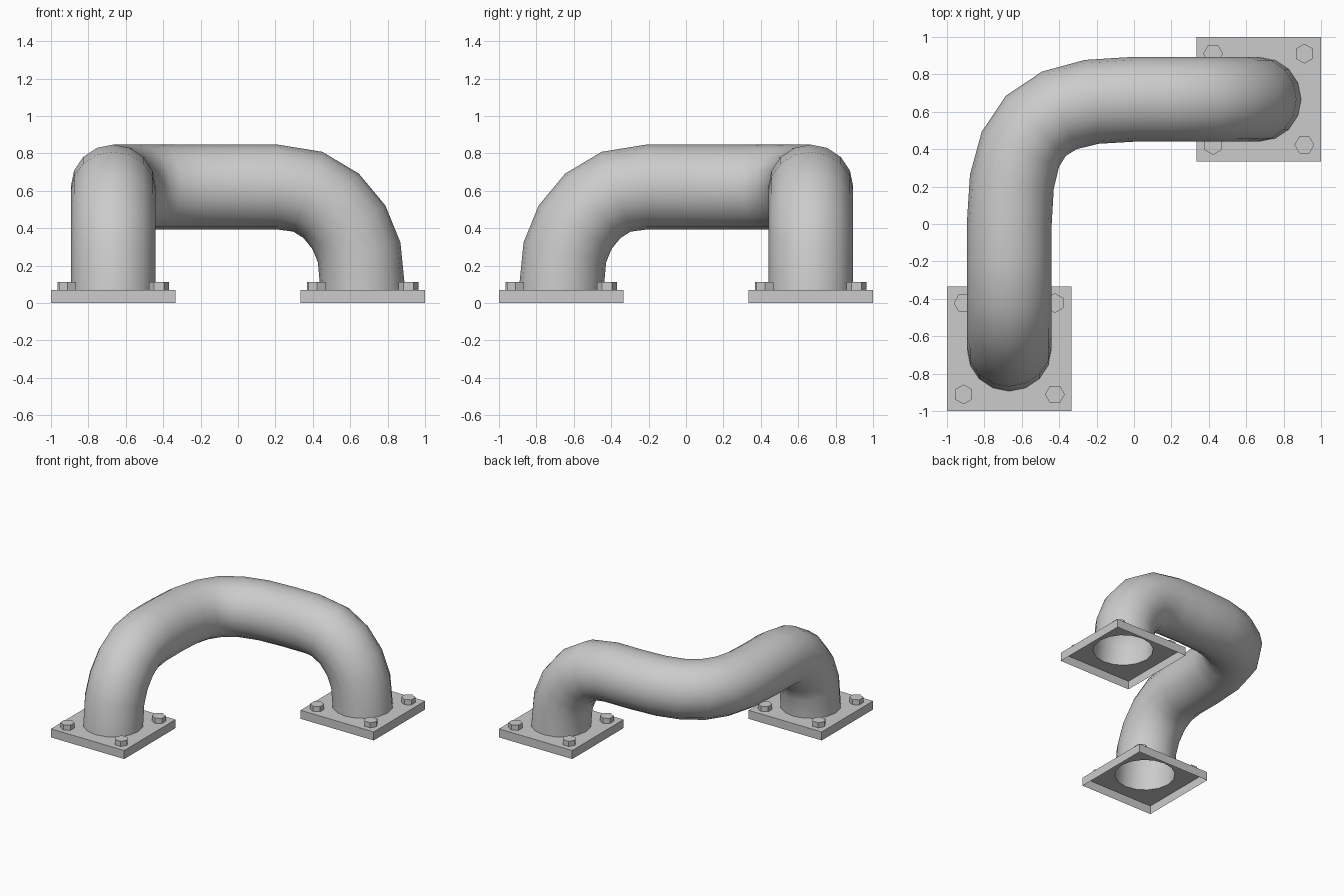
import bpy, bmesh, math
from mathutils import Vector
from mathutils.geometry import interpolate_bezier

if "Cube" in bpy.data.objects:
    bpy.data.objects.remove(bpy.data.objects["Cube"])

C = 0.667       # flange centre offset
R = 0.227       # pipe radius
TOP = 0.07      # flange thickness
SIDES = 16


def loft(name, rings, cap_first=False, smooth=False):
    """Join successive rings of points with quads."""
    bm = bmesh.new()
    vs = [[bm.verts.new(p) for p in ring] for ring in rings]
    n = len(rings[0])
    for a, b in zip(vs, vs[1:]):
        for i in range(n):
            j = (i + 1) % n
            bm.faces.new((a[i], b[i], b[j], a[j]))
    if cap_first:
        bm.faces.new(vs[0])
    for f in bm.faces:
        f.smooth = smooth
    me = bpy.data.meshes.new(name)
    bm.to_mesh(me)
    bm.free()
    ob = bpy.data.objects.new(name, me)
    bpy.context.collection.objects.link(ob)
    return ob


def ring(cx, cy, z, r, n, start=0.0, square=False):
    pts = []
    for i in range(n):
        a = start + 2 * math.pi * i / n
        c, s = math.cos(a), math.sin(a)
        k = r / max(abs(c), abs(s)) if square else r
        pts.append((cx + c * k, cy + s * k, z))
    return pts


# Pipe: riser bend, horizontal corner bend, mirrored riser bend
bend = [(0.667, TOP), (0.648, 0.27), (0.593, 0.405),
        (0.498, 0.52), (0.373, 0.595), (0.213, 0.62)]
first = [Vector((-C, -d, z)) for d, z in bend]
last = [Vector((-p.y, -p.x, p.z)) for p in reversed(first)]
h = 0.765 * C
corner = interpolate_bezier(Vector((-C, 0, 0.62)), Vector((-C, h, 0.62)),
                            Vector((-h, C, 0.62)), Vector((0, C, 0.62)), 7)
path = first + list(corner) + last

tangents = []
for i in range(len(path)):
    if i in (0, len(path) - 1):
        t = Vector((0, 0, 1 if i == 0 else -1))
    else:
        t = (path[i] - path[i - 1]).normalized() + (path[i + 1] - path[i]).normalized()
    tangents.append(t.normalized())
for i in (5, 6, 12, 13):    # rings on the straight runs stay square to the axis
    tangents[i] = Vector((0, 1, 0)) if i < 9 else Vector((1, 0, 0))

n = Vector((1, 0, 0))
prev = tangents[0]
rings = []
for p, t in zip(path, tangents):
    n = prev.rotation_difference(t) @ n
    b = n.cross(t)
    rings.append([p + R * (n * math.cos(a) + b * math.sin(a))
                  for a in (2 * math.pi * k / SIDES for k in range(SIDES))])
    prev = t
loft("pipe", rings, smooth=True)

# Flanges (open underneath, with a hole for the pipe) and hex bolts
for label, s in (("front", -1), ("back", 1)):
    cx = cy = s * C
    loft(label + "_flange", [ring(cx, cy, TOP, R, SIDES),
                             ring(cx, cy, TOP, 0.333, SIDES, square=True),
                             ring(cx, cy, 0, 0.333, SIDES, square=True)])
    for sx in (-1, 1):
        for sy in (-1, 1):
            turn = math.pi / 2 if sx == sy else 0
            x, y = cx + sx * 0.244, cy + sy * 0.244
            loft(label + "_bolt", [ring(x, y, 0.112, 0.053, 6, turn),
                                   ring(x, y, TOP, 0.053, 6, turn)], cap_first=True)
